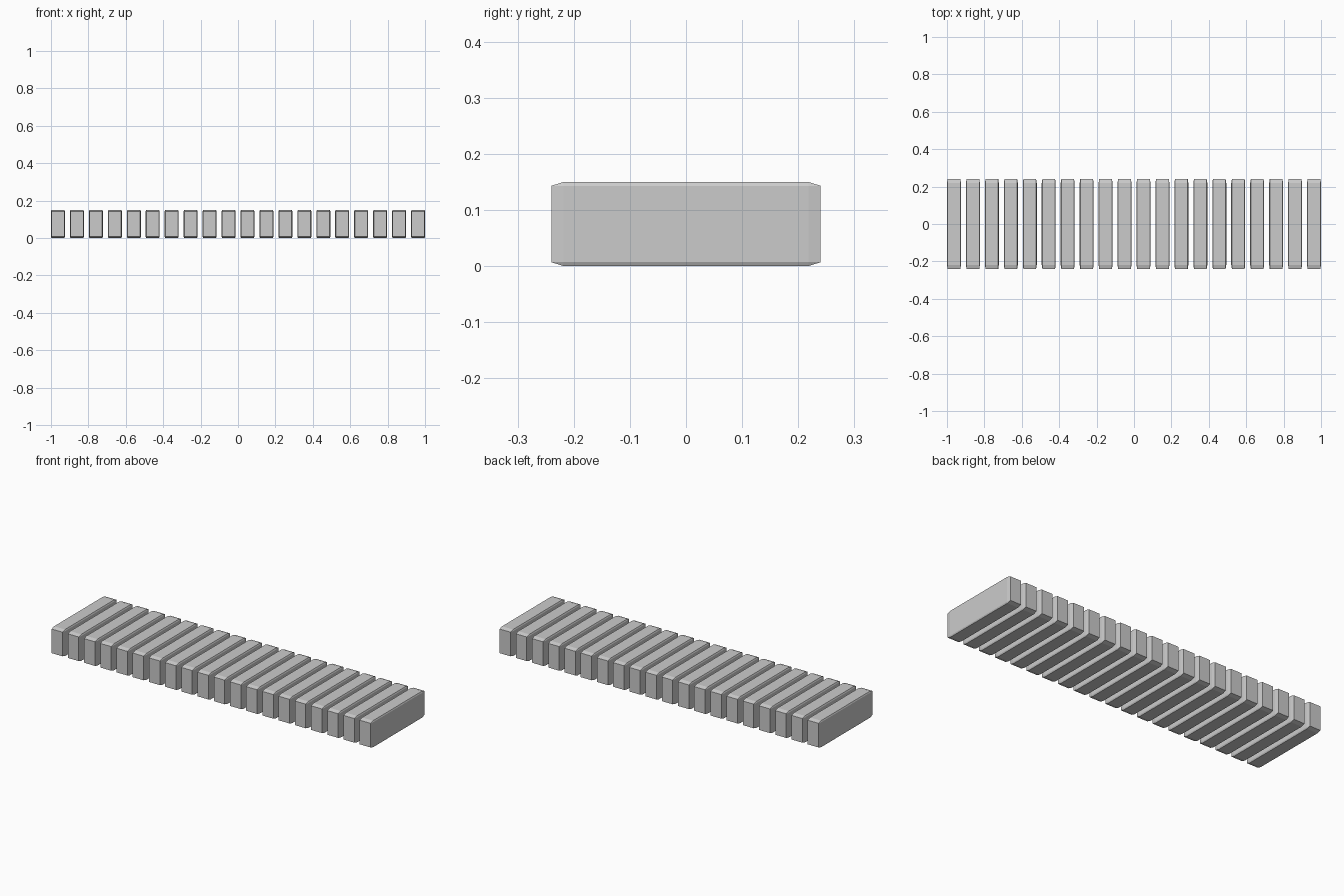
import bpy
import bmesh
from mathutils import Matrix

if "Cube" in bpy.data.objects:
    bpy.data.objects.remove(bpy.data.objects["Cube"])

COUNT = 20
WIDTH, DEPTH, HEIGHT = 0.075, 0.48, 0.15
PITCH = (2 - WIDTH) / (COUNT - 1)

# One plank: a unit cube chamfered first, then stretched so the chamfer stretches too
bm = bmesh.new()
bmesh.ops.create_cube(bm, size=1)
bmesh.ops.bevel(bm, geom=bm.edges[:], offset=0.046, segments=1,
                profile=0.5, affect='EDGES')
bm.transform(Matrix.Translation((0, 0, HEIGHT / 2))
             @ Matrix.Diagonal((WIDTH, DEPTH, HEIGHT, 1)))
mesh = bpy.data.meshes.new("plank")
bm.to_mesh(mesh)
bm.free()

# Row of identical planks along x
for i in range(COUNT):
    plank = bpy.data.objects.new(f"plank_{i + 1:02d}", mesh)
    plank.location.x = -1 + WIDTH / 2 + i * PITCH
    bpy.context.collection.objects.link(plank)
